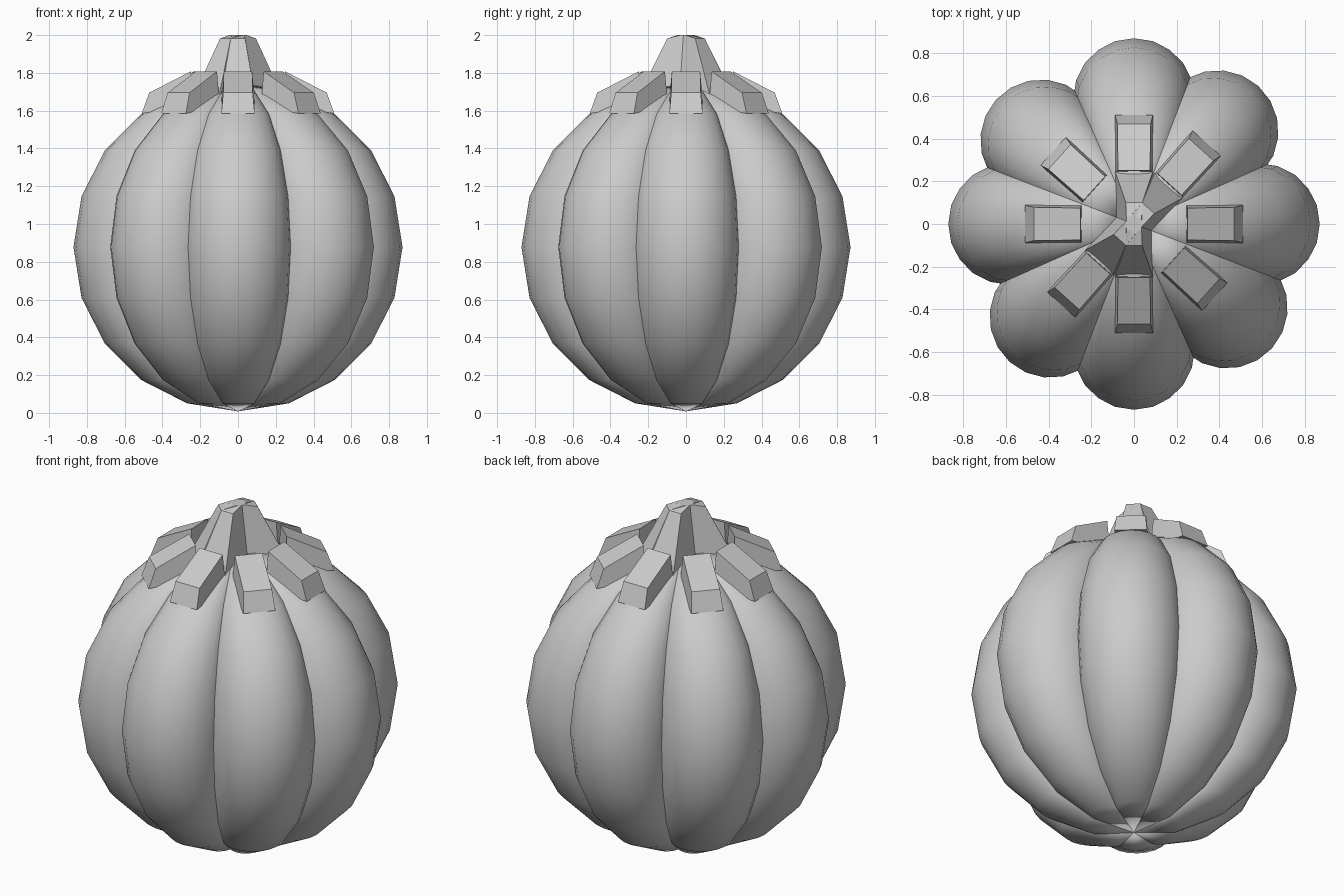
import bpy, math
from mathutils import Matrix

if "Cube" in bpy.data.objects:
    bpy.data.objects.remove(bpy.data.objects["Cube"])

# Ribs alternate between 0 and 48 degrees in each quarter turn
ANGLES = [q * 90 + a for q in range(4) for a in (0, 48)]


def make(name, verts, faces, angle, smooth=False):
    me = bpy.data.meshes.new(name)
    me.from_pydata(verts, [], faces)
    me.transform(Matrix.Rotation(math.radians(angle), 4, 'Z'))
    me.polygons.foreach_set("use_smooth", [smooth] * len(me.polygons))
    me.update()
    ob = bpy.data.objects.new(name, me)
    bpy.context.collection.objects.link(ob)
    return ob


def rib(angle):
    # Round cross-section shrinking to a shared pole at top and bottom
    n, rings, R, zc = 20, 10, 0.87, 0.878
    verts = [(0, 0, zc - R)]
    for i in range(1, rings):
        lat = math.pi * (i / rings - 0.5)
        s = math.cos(lat)
        for k in range(n):
            t = math.tau * k / n
            verts.append((s * (0.588 + 0.283 * math.cos(t)),
                          s * 0.285 * math.sin(t), zc + R * math.sin(lat)))
    verts.append((0, 0, zc + R))
    top = len(verts) - 1
    faces = []
    for k in range(n):
        j = (k + 1) % n
        faces.append((0, 1 + j, 1 + k))
        for i in range(rings - 2):
            a, b = 1 + i * n, 1 + (i + 1) * n
            faces.append((a + k, a + j, b + j, b + k))
        faces.append((top - n + k, top - n + j, top))
    make("rib", verts, faces, angle, True)


def slab(name, sections, angle):
    # Strip along +x: each section is (x_low, z_low, half_low, x_top, z_top, half_top)
    verts, faces = [], []
    for xl, zl, wl, xt, zt, wt in sections:
        verts += [(xl, -wl, zl), (xl, wl, zl), (xt, wt, zt), (xt, -wt, zt)]
    for i in range(len(sections) - 1):
        a = 4 * i
        for k in range(4):
            j = (k + 1) % 4
            faces.append((a + k, a + j, a + 4 + j, a + 4 + k))
    e = len(verts) - 4
    faces += [(3, 2, 1, 0), (e, e + 1, e + 2, e + 3)]
    make(name, verts, faces, angle)


for a in ANGLES:
    rib(a)
    # Cap leaf bending down over each rib
    slab("cap_leaf", [(0.245, 1.62, 0.092, 0.25, 1.808, 0.075),
                      (0.51, 1.585, 0.088, 0.47, 1.695, 0.078)], a)

# Stem made of four tapered wedges
for a in (48, 90, 228, 270):
    slab("stem_wedge", [(-0.03, 1.68, 0.09, -0.03, 2.0, 0.036),
                        (0.03, 1.68, 0.09, 0.03, 2.0, 0.036),
                        (0.25, 1.68, 0.09, 0.1, 1.982, 0.038)], a)
